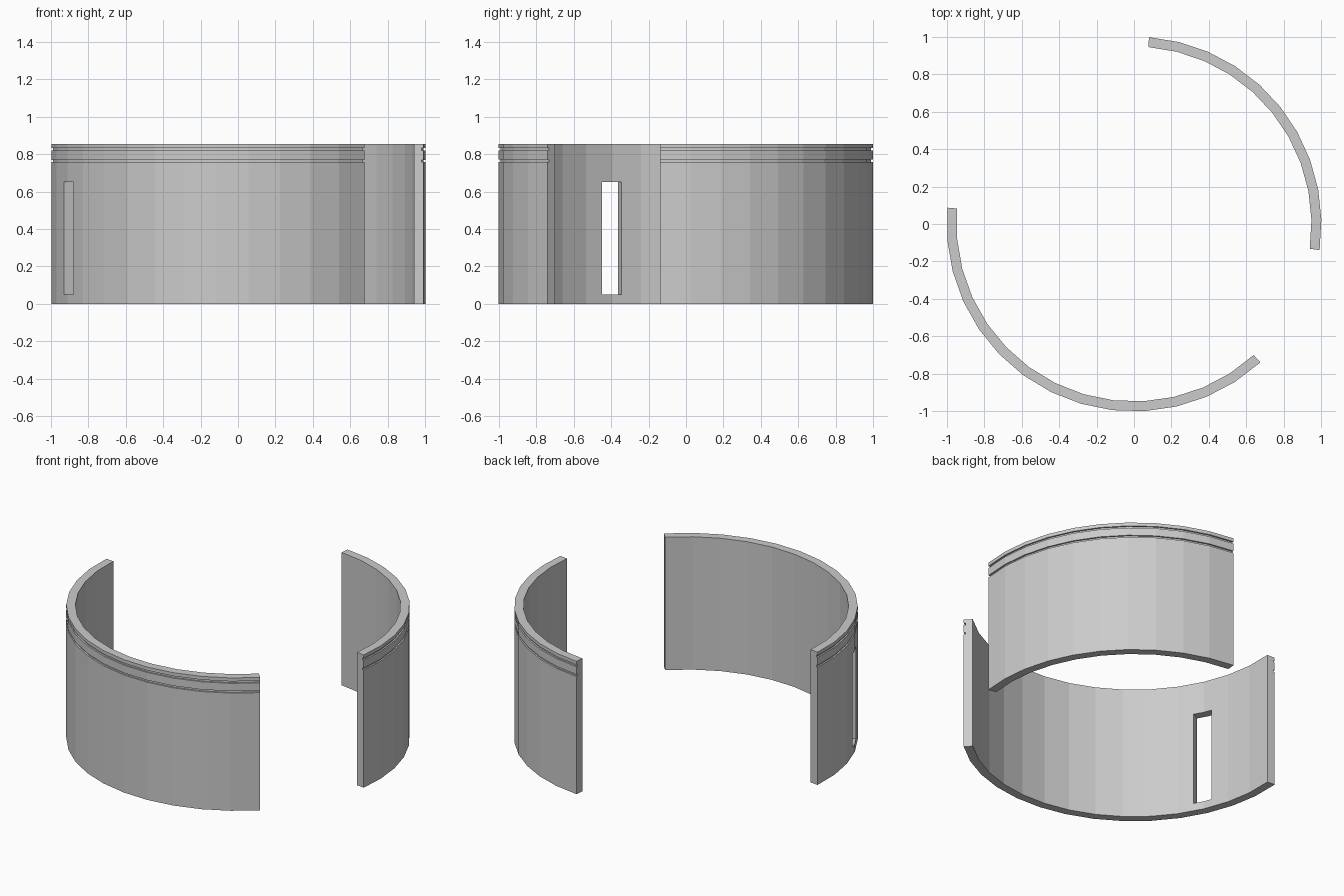
import bpy
import bmesh
from math import cos, sin, radians

if "Cube" in bpy.data.objects:
    bpy.data.objects.remove(bpy.data.objects["Cube"])

R, RI, H = 1.002, 0.949, 0.855   # outer radius, inner radius, height
G = 0.992                        # radius at groove floor


def sweep(name, profile, a0, a1, steps):
    """Sweep a closed (radius, z) profile around z from a0 to a1 degrees."""
    bm = bmesh.new()
    rings = []
    for i in range(steps + 1):
        a = radians(a0 + (a1 - a0) * i / steps)
        rings.append([bm.verts.new((r * cos(a), r * sin(a), z)) for r, z in profile])
    n = len(profile)
    for p, q in zip(rings, rings[1:]):
        for j in range(n):
            k = (j + 1) % n
            bm.faces.new((p[j], p[k], q[k], q[j]))
    bm.faces.new(rings[0])
    bm.faces.new(rings[-1])
    bmesh.ops.recalc_face_normals(bm, faces=bm.faces)
    mesh = bpy.data.meshes.new(name)
    bm.to_mesh(mesh)
    bm.free()
    obj = bpy.data.objects.new(name, mesh)
    bpy.context.collection.objects.link(obj)
    return obj


# Wall section with two shallow square grooves near the top
wall = [(RI, 0), (R, 0)]
for z0, z1 in ((0.757, 0.77), (0.82, 0.833)):
    wall += [(R, z0), (G, z0), (G, z1), (R, z1)]
wall += [(R, H), (RI, H)]

# Two separate curved walls
short_wall = sweep("short_curved_wall", wall, -8, 85.4, 10)
long_wall = sweep("long_curved_wall", wall, 175, 312.4, 14)

# Tall narrow window cut through the long wall
cutter = sweep("window_cutter", [(0.8, 0.05), (1.2, 0.05), (1.2, 0.65), (0.8, 0.65)],
               201.4, 208.4, 1)
cutter.hide_render = True
cutter.hide_viewport = True
cut = long_wall.modifiers.new("window", 'BOOLEAN')
cut.operation = 'DIFFERENCE'
cut.solver = 'EXACT'
cut.object = cutter
